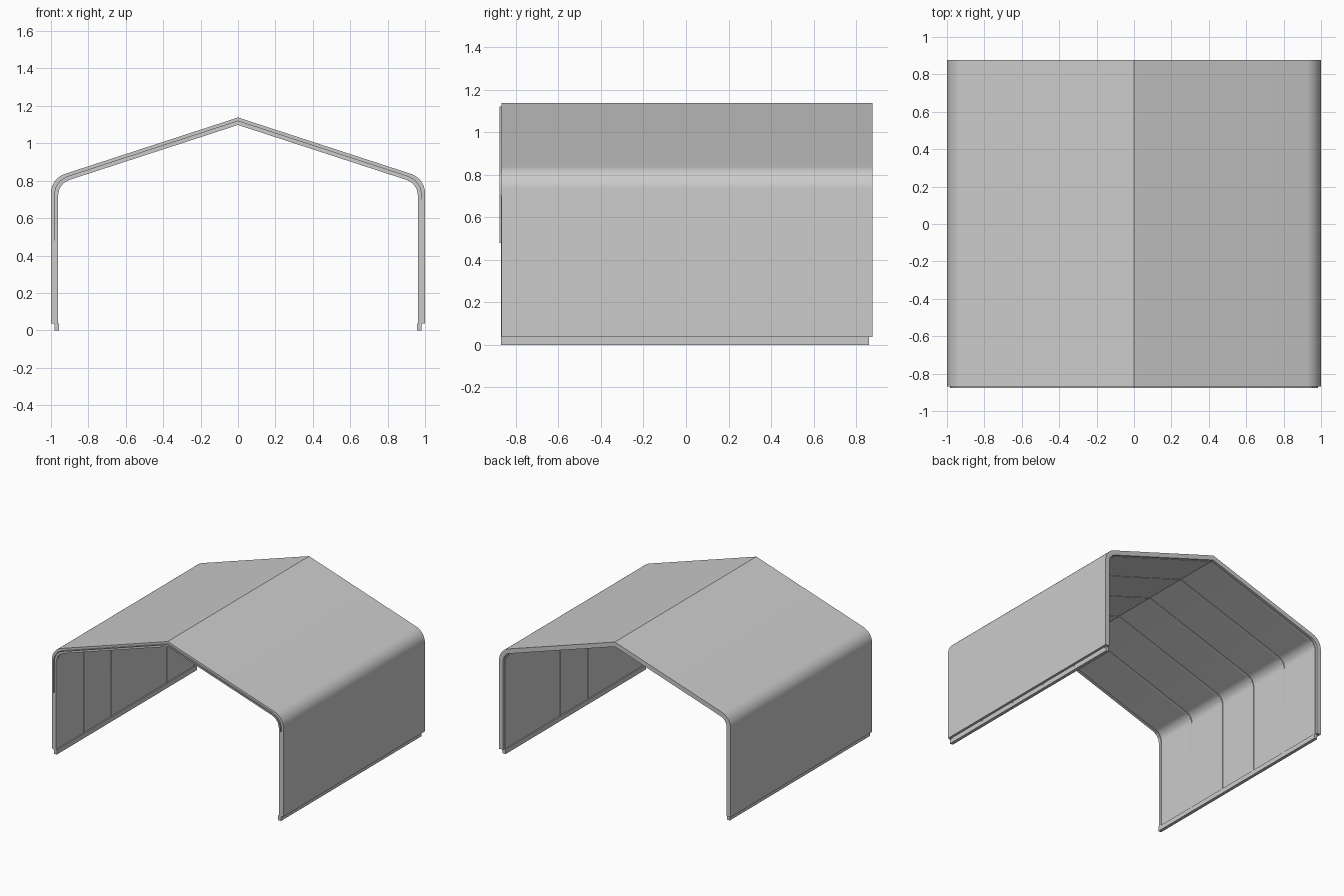
import bpy, bmesh, math
from mathutils import Vector

if "Cube" in bpy.data.objects:
    bpy.data.objects.remove(bpy.data.objects["Cube"])

SLOPE = 0.326
PEAK = 1.138
PITCH = math.atan(SLOPE)


def half_profile(d, radius, segs, z0):
    """Wall foot -> rounded eave -> ridge, inset by d from the outer skin (+x side)."""
    wall = 1.0 - d
    peak = PEAK - d / math.cos(PITCH)
    tangent = radius * math.tan((math.pi / 2 - PITCH) / 2)
    cx, cz = wall - radius, peak - SLOPE * wall - tangent
    pts = [(wall, z0)]
    for i in range(segs + 1):
        a = (math.pi / 2 - PITCH) * i / segs
        pts.append((cx + radius * math.cos(a), cz + radius * math.sin(a)))
    return pts + [(0.0, peak)]


def arch(d, radius, segs, z_right, z_left=None):
    z_left = z_right if z_left is None else z_left
    right = half_profile(d, radius, segs, z_right)
    left = half_profile(d, radius, segs, z_left)
    return right + [(-x, z) for x, z in reversed(left[:-1])]


def band(name, outer, inner, y0, y1):
    """Closed solid between two arch lines of equal point count."""
    bm = bmesh.new()
    rings = [[bm.verts.new(Vector((x, y, z))) for x, z in line]
             for line, y in ((outer, y0), (outer, y1), (inner, y1), (inner, y0))]
    for k in range(4):
        a, b = rings[k], rings[(k + 1) % 4]
        for i in range(len(a) - 1):
            bm.faces.new((a[i], a[i + 1], b[i + 1], b[i]))
    for i in (0, -1):
        bm.faces.new([r[i] for r in rings])
    bmesh.ops.recalc_face_normals(bm, faces=bm.faces)
    mesh = bpy.data.meshes.new(name)
    bm.to_mesh(mesh)
    bm.free()
    ob = bpy.data.objects.new(name, mesh)
    bpy.context.collection.objects.link(ob)
    bpy.ops.object.select_all(action='DESELECT')
    ob.select_set(True)
    bpy.context.view_layer.objects.active = ob
    bpy.ops.object.shade_smooth_by_angle(angle=math.radians(20))
    return ob


def box(name, center, size):
    bpy.ops.mesh.primitive_cube_add(size=1, location=center)
    ob = bpy.context.object
    ob.name = name
    ob.scale = size
    bpy.ops.object.transform_apply(location=False, rotation=False, scale=True)
    return ob


# Thick fabric cover with rounded eaves
band("cover", arch(0, 0.11, 14, 0.037), arch(0.035, 0.075, 14, 0.037), -0.868, 0.878)

# Six bent frame hoops, almost flush with the inside of the cover
for i in range(6):
    y = -0.8585 + i * 0.3414
    band(f"frame_hoop_{i + 1}", arch(0.016, 0.105, 3, 0.03),
         arch(0.038, 0.085, 3, 0.03), y - 0.0115, y + 0.0115)

# Thin edging strip on the front hoop, reaching lower on the left
band("front_edging", arch(0.016, 0.105, 3, 0.70, 0.48),
     arch(0.023, 0.098, 3, 0.70, 0.48), -0.878, -0.869)

# Base rails on the ground
for side, label in ((-1, "left"), (1, "right")):
    box(f"base_rail_{label}", (side * 0.969, -0.005, 0.0185), (0.025, 1.73, 0.037))
